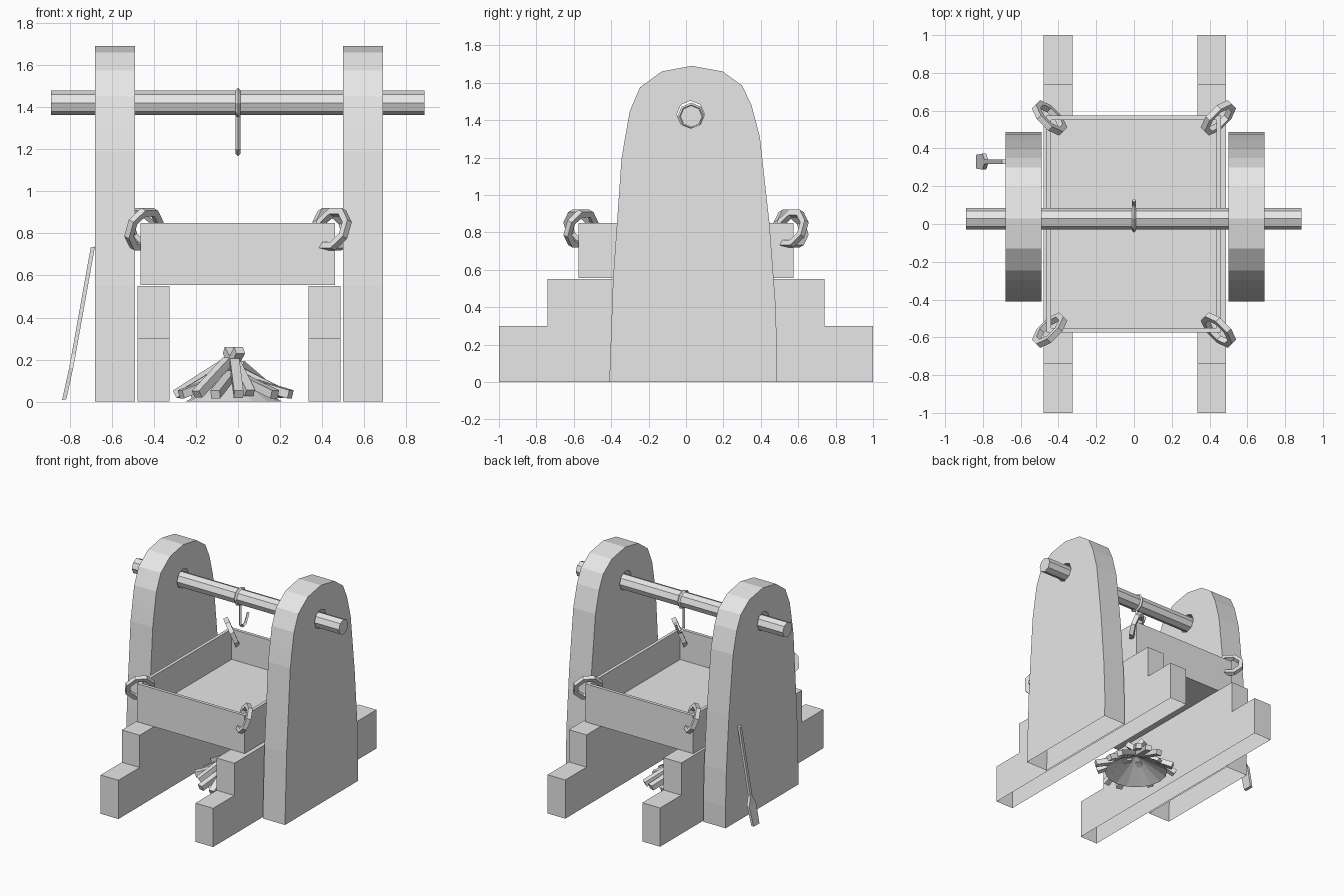
import bpy, bmesh, math, random
from mathutils import Vector, Matrix

if "Cube" in bpy.data.objects:
    bpy.data.objects.remove(bpy.data.objects["Cube"])

GREY = (0.8, 0.8, 0.8, 1.0)
mat = bpy.data.materials.new("light grey")
mat.use_nodes = True
mat.diffuse_color = GREY
mat.node_tree.nodes["Principled BSDF"].inputs["Base Color"].default_value = GREY


def add_object(name, data):
    obj = bpy.data.objects.new(name, data)
    data.materials.append(mat)
    bpy.context.collection.objects.link(obj)
    return obj


def finish(name, bm):
    bmesh.ops.recalc_face_normals(bm, faces=bm.faces)
    mesh = bpy.data.meshes.new(name)
    bm.to_mesh(mesh)
    bm.free()
    return add_object(name, mesh)


def loop_edges(bm, x, points):
    verts = [bm.verts.new((x, y, z)) for y, z in points]
    return [bm.edges.new((v, verts[i - 1])) for i, v in enumerate(verts)]


def profile_slab(name, x0, x1, outer, hole=None):
    """Extrude a side profile along x, leaving the underside open."""
    bm = bmesh.new()
    edges = loop_edges(bm, x0, outer)
    if hole:
        edges += loop_edges(bm, x0, hole)
    bmesh.ops.triangle_fill(bm, edges=edges, use_beauty=True, normal=(1, 0, 0))
    ext = bmesh.ops.extrude_face_region(bm, geom=bm.faces[:], use_keep_orig=True)
    moved = [g for g in ext["geom"] if isinstance(g, bmesh.types.BMVert)]
    bmesh.ops.translate(bm, verts=moved, vec=(x1 - x0, 0, 0))
    bmesh.ops.recalc_face_normals(bm, faces=bm.faces)
    under = [f for f in bm.faces if all(v.co.z < 0.001 for v in f.verts)]
    bmesh.ops.delete(bm, geom=under, context="FACES")
    return finish(name, bm)


def tube(name, points, radius, closed=False, res=0):
    curve = bpy.data.curves.new(name, "CURVE")
    curve.dimensions = "3D"
    curve.bevel_depth = radius
    curve.bevel_resolution = res
    curve.use_fill_caps = True
    spline = curve.splines.new("POLY")
    spline.points.add(len(points) - 1)
    for p, co in zip(spline.points, points):
        p.co = (*co, 1)
    spline.use_cyclic_u = closed
    spline.use_smooth = False
    return add_object(name, curve)


def octagon(y, z, r):
    return [(y + r * math.sin(i * math.pi / 4), z + r * math.cos(i * math.pi / 4))
            for i in range(8)]


# Arched side walls with a hole for the pole
arch = [(-0.41, 0), (-0.39, 0.55), (-0.345, 1.19), (-0.325, 1.31), (-0.30, 1.45),
        (-0.246, 1.575), (-0.13, 1.66), (0.03, 1.69), (0.195, 1.66), (0.30, 1.585),
        (0.35, 1.48), (0.395, 1.31), (0.445, 0.86), (0.477, 0.44), (0.487, 0.17),
        (0.485, 0)]
hole = octagon(0.025, 1.43, 0.074)
profile_slab("right_side_wall", -0.68, -0.49, arch, hole)
profile_slab("left_side_wall", 0.50, 0.69, arch, hole)

# Stepped supports under the pan
steps = [(-1, 0), (-1, 0.3), (-0.74, 0.3), (-0.74, 0.55),
         (0.74, 0.55), (0.74, 0.3), (1, 0.3), (1, 0)]
profile_slab("right_support", -0.478, -0.325, steps)
profile_slab("left_support", 0.335, 0.487, steps)

# Octagonal pole
bm = bmesh.new()
bmesh.ops.create_cone(bm, cap_ends=True, segments=8, radius1=0.058, radius2=0.058,
                      depth=1.775, matrix=Matrix.Translation((-0.002, 0.028, 1.42))
                      @ Matrix.Rotation(math.pi / 2, 4, "Y"))
finish("pole", bm)

# Hook hanging from the pole
tube("hook_ring", [(0, y, z) for y, z in octagon(0.028, 1.42, 0.062)], 0.011, True)
tube("hook", [(0, 0.028, 1.37), (0, 0.028, 1.2), (0, 0.06, 1.178),
              (0, 0.09, 1.19), (0, 0.125, 1.26)], 0.011)

# Open pan: a box with its top inset and pushed down
bm = bmesh.new()
bmesh.ops.create_cube(bm, size=1, matrix=Matrix.Translation((-0.002, 0, 0.7025))
                      @ Matrix.Diagonal((0.925, 1.15, 0.295, 1)))
top = max(bm.faces, key=lambda f: f.calc_center_median().z)
bmesh.ops.inset_region(bm, faces=[top], thickness=0.035)
low = bmesh.ops.extrude_face_region(bm, geom=[top])
bmesh.ops.delete(bm, geom=[top], context="FACES_ONLY")
bmesh.ops.translate(bm, verts=[g for g in low["geom"] if isinstance(g, bmesh.types.BMVert)],
                    vec=(0, 0, -0.235))
finish("pan", bm)

# Leaning rings through the pan corners
for sx, sy, name in ((-1, -1, "front_right"), (1, -1, "front_left"),
                     (-1, 1, "back_right"), (1, 1, "back_left")):
    out = Vector((sx, sy, 0)).normalized()
    side = Vector((-out.y, out.x, 0))
    up = Vector((0, 0, math.cos(0.38))) + side * math.sin(0.38)
    centre = Vector((0.447 * sx, 0.562 * sy, 0.82))
    pts = [centre + 0.094 * (out * math.cos(a) + up * math.sin(a))
           for a in (math.pi / 8 + i * math.pi / 4 for i in range(8))]
    tube(name + "_ring", pts, 0.023, True)

# Paddle leaning on the right wall: x, z and half width along its length
stations = [(-0.69, 0.735, 0.012), (-0.782, 0.22, 0.012), (-0.793, 0.16, 0.042),
            (-0.826, 0.01, 0.036)]
bm = bmesh.new()
rows = []
for x, z, w in stations:
    rows.append([bm.verts.new((x + dx, 0.33 + dy * w, z + dx * 0.2))
                 for dx, dy in ((-0.01, -1), (0.01, -1), (0.01, 1), (-0.01, 1))])
for a, b in zip(rows, rows[1:]):
    for i in range(4):
        bm.faces.new((a[i - 1], a[i], b[i], b[i - 1]))
bm.faces.new(rows[0])
bm.faces.new(rows[-1])
finish("paddle", bm)

# Ash heap, open underneath
bm = bmesh.new()
bmesh.ops.create_cone(bm, cap_ends=False, segments=16, radius1=0.23, radius2=0,
                      depth=0.13, matrix=Matrix.Translation((-0.02, 0, 0.065)))
finish("ash_heap", bm)

# Firewood leaning in towards the middle
random.seed(4)
bm = bmesh.new()
COUNT = 16
for i in range(COUNT):
    a = 2 * math.pi * i / COUNT + random.uniform(-0.1, 0.1)
    radial = Vector((math.cos(a), math.sin(a) * 1.15, 0))
    centre = Vector((-0.02, 0, 0))
    foot = centre + radial * random.uniform(0.24, 0.31) + Vector((0, 0, 0.035))
    tip = centre + radial * 0.04 + Vector((0, 0, random.uniform(0.1, 0.2)))
    if i % 8 == 5:
        foot = centre + radial * 0.17 + Vector((0, 0, 0.04))
        tip = centre - radial * 0.06 + Vector((0, 0, 0.245))
    axis = tip - foot
    turn = axis.to_track_quat("Z", "Y").to_matrix().to_4x4()
    bmesh.ops.create_cube(bm, size=1, matrix=Matrix.Translation((foot + tip) / 2) @ turn
                          @ Matrix.Diagonal((0.045, 0.04, axis.length, 1)))
finish("firewood", bm)
